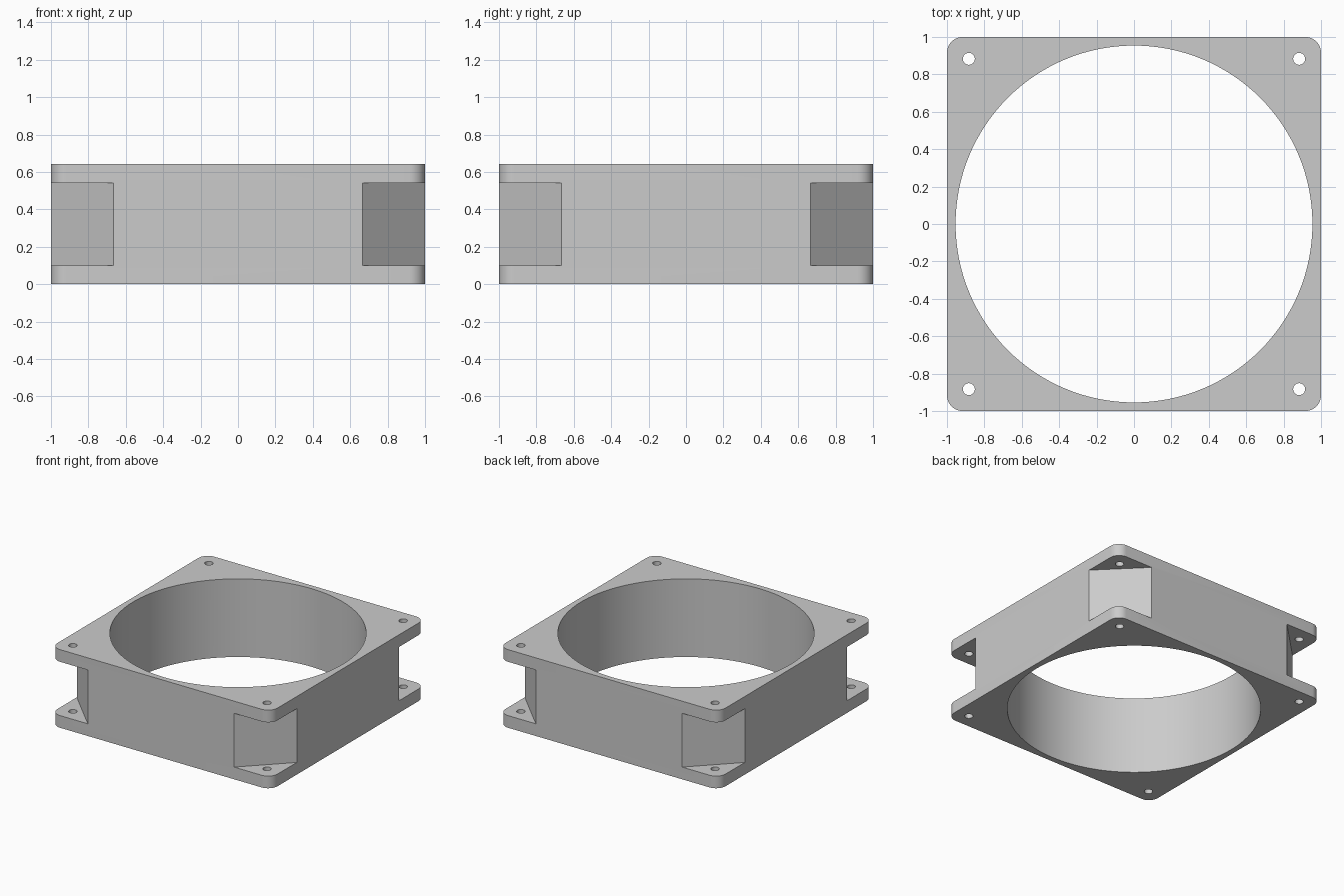
import bpy
import bmesh
from math import cos, sin, pi

HEIGHT = 0.642
FLANGE = 0.1
BORE_RADIUS = 0.954
HOLE_POS, HOLE_RADIUS = 0.883, 0.032
CORNER_RADIUS = 0.085
NOTCH = 0.665          # where the corner recess meets each side wall
CORNERS = [(1, 1), (-1, 1), (-1, -1), (1, -1)]

cube = bpy.data.objects.get("Cube")
if cube:
    bpy.data.objects.remove(cube, do_unlink=True)

grey = bpy.data.materials.new("grey plastic")
grey.use_nodes = True
COLOUR = (0.6, 0.6, 0.6, 1)
grey.diffuse_color = COLOUR
grey.node_tree.nodes["Principled BSDF"].inputs["Base Color"].default_value = COLOUR


def arc(cx, cy, radius, start, sweep, steps):
    """Points along an arc, both ends included."""
    return [(cx + radius * cos(start + sweep * i / steps),
             cy + radius * sin(start + sweep * i / steps)) for i in range(steps + 1)]


def circle(cx, cy, radius, steps):
    return arc(cx, cy, radius, 0, 2 * pi, steps)[:-1]


def extrude(name, profiles, z0, z1):
    """Solid prisms standing on each closed counter-clockwise profile."""
    bm = bmesh.new()
    for points in profiles:
        low = [bm.verts.new((x, y, z0)) for x, y in points]
        high = [bm.verts.new((x, y, z1)) for x, y in points]
        bm.faces.new(low[::-1])
        bm.faces.new(high)
        for i in range(len(points)):
            j = (i + 1) % len(points)
            bm.faces.new((low[i], low[j], high[j], high[i]))
    bmesh.ops.recalc_face_normals(bm, faces=bm.faces)
    mesh = bpy.data.meshes.new(name)
    bm.to_mesh(mesh)
    bm.free()
    mesh.materials.append(grey)
    obj = bpy.data.objects.new(name, mesh)
    bpy.context.collection.objects.link(obj)
    return obj


# Square housing with rounded corners
inner = 1 - CORNER_RADIUS
outline = []
for k, (sx, sy) in enumerate(CORNERS):
    outline += arc(sx * inner, sy * inner, CORNER_RADIUS, k * pi / 2, pi / 2, 10)
housing = extrude("fan_housing", [outline], 0, HEIGHT)

# Cutters: central bore, screw holes, corner recesses between the flanges
far = 1.2
reach = 1 + NOTCH - far
bore = extrude("bore_cutter", [circle(0, 0, BORE_RADIUS, 128)], -0.1, HEIGHT + 0.1)
holes = extrude("screw_hole_cutter",
                [circle(sx * HOLE_POS, sy * HOLE_POS, HOLE_RADIUS, 24) for sx, sy in CORNERS],
                -0.1, HEIGHT + 0.1)
recesses = extrude("corner_recess_cutter",
                   [[(sx * reach, sy * far), (sx * far, sy * reach), (sx * far, sy * far)]
                    for sx, sy in CORNERS],
                   FLANGE, HEIGHT - FLANGE)

bpy.ops.object.select_all(action="DESELECT")
bpy.context.view_layer.objects.active = housing
housing.select_set(True)
for cutter in (bore, recesses, holes):
    mod = housing.modifiers.new(cutter.name, "BOOLEAN")
    mod.operation = "DIFFERENCE"
    mod.solver = "EXACT"
    mod.object = cutter
    bpy.ops.object.modifier_apply(modifier=mod.name)
    bpy.data.objects.remove(cutter, do_unlink=True)

# Smooth bore and rounded corners, crisp rims
bpy.ops.object.shade_smooth_by_angle(angle=pi / 6)
